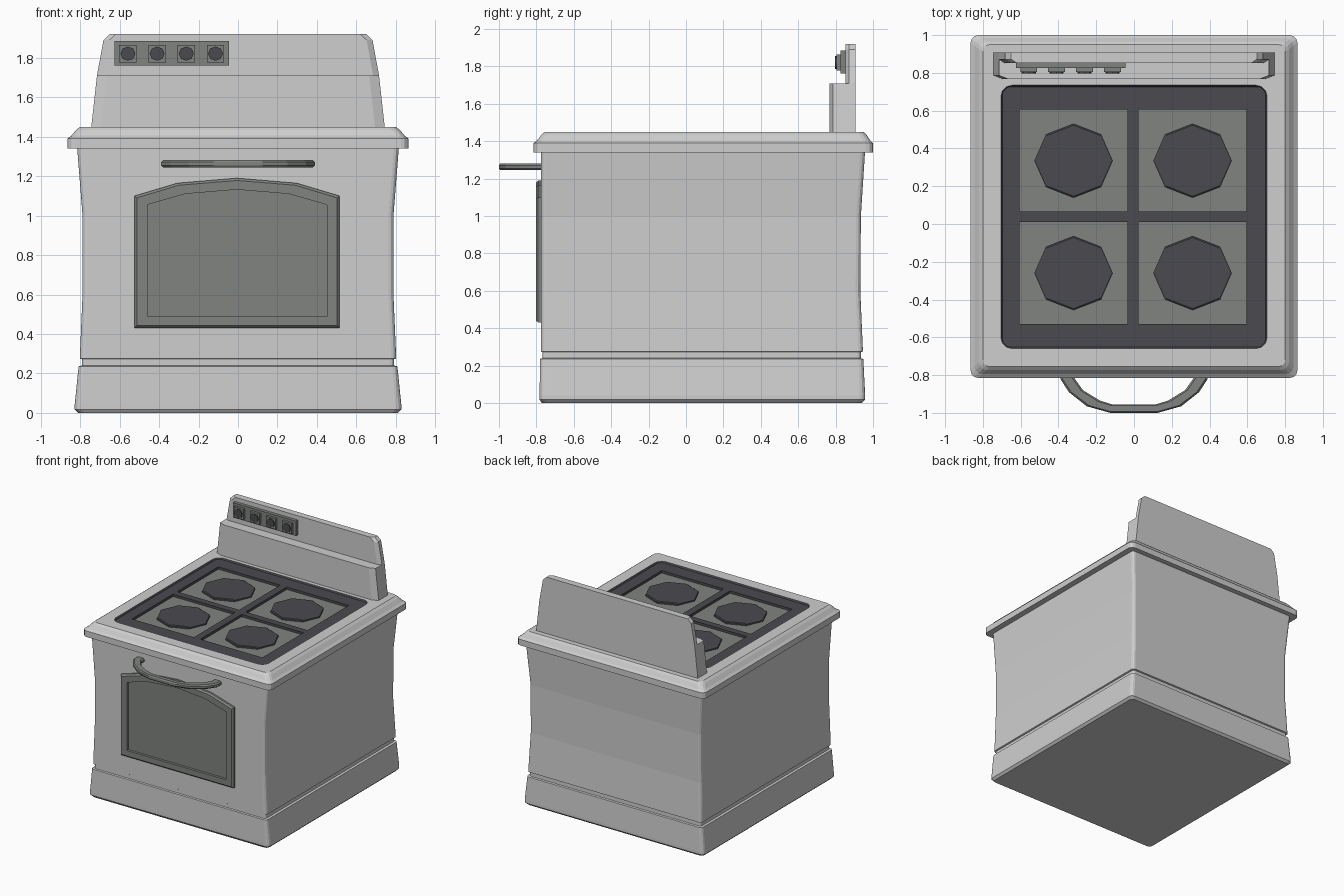
import bpy, bmesh, math
from mathutils import Vector

if "Cube" in bpy.data.objects:
    bpy.data.objects.remove(bpy.data.objects["Cube"])


def material(name, rgb):
    m = bpy.data.materials.new(name)
    m.diffuse_color = (*rgb, 1)
    m.use_nodes = True
    m.node_tree.nodes["Principled BSDF"].inputs["Base Color"].default_value = m.diffuse_color
    return m


ENAMEL = material("light grey enamel", (0.62, 0.62, 0.62))
METAL = material("mid grey metal", (0.215, 0.228, 0.215))
IRON = material("dark iron", (0.07, 0.067, 0.078))


def finish(name, bm, *mats):
    bmesh.ops.recalc_face_normals(bm, faces=bm.faces[:])
    me = bpy.data.meshes.new(name)
    bm.to_mesh(me)
    bm.free()
    for m in mats:
        me.materials.append(m)
    ob = bpy.data.objects.new(name, me)
    bpy.context.collection.objects.link(ob)
    return ob


def loft(bm, loops, cap_start=True, cap_end=True):
    """Skin closed loops of points; returns the face bands and end cap."""
    rings = [[bm.verts.new(p) for p in loop] for loop in loops]
    bands = []
    for a, b in zip(rings, rings[1:]):
        n = len(a)
        bands.append([bm.faces.new((a[i], a[(i + 1) % n], b[(i + 1) % n], b[i]))
                      for i in range(n)])
    if cap_start:
        bm.faces.new(rings[0][::-1])
    end = bm.faces.new(rings[-1]) if cap_end else None
    return bands, end


def round_rect(hx, y0, y1, z, r):
    pts = []
    for cx, cy, a0 in ((hx - r, y1 - r, 0), (-hx + r, y1 - r, 90),
                       (-hx + r, y0 + r, 180), (hx - r, y0 + r, 270)):
        for k in range(4):
            a = math.radians(a0 + 30 * k)
            pts.append((cx + r * math.cos(a), cy + r * math.sin(a), z))
    return pts


def box(bm, x0, x1, y0, y1, z0, z1):
    loft(bm, [[(x0, y0, z), (x1, y0, z), (x1, y1, z), (x0, y1, z)] for z in (z0, z1)])


def octagon(cx, cy, rx, ry):
    return [(cx + rx * math.cos(k * math.pi / 4), cy + ry * math.sin(k * math.pi / 4))
            for k in range(8)]


# Body: base, groove, waisted sides, lip and recessed hob in one stack of rings
rings = [(.81, -.77, .94, 0, .03), (.828, -.783, .958, .018, .03), (.828, -.783, .958, .04, .03),
         (.808, -.78, .948, .236, .025), (.79, -.768, .935, .24, .02), (.79, -.768, .935, .272, .02),
         (.802, -.775, .946, .276, .025), (.788, -.775, .932, .6, .025),
         (.788, -.775, .935, 1.0, .025), (.815, -.775, .957, 1.34, .025),
         (.865, -.815, 1.0, 1.34, .04), (.865, -.815, 1.0, 1.39, .04),
         (.845, -.795, .985, 1.405, .04), (.82, -.773, .965, 1.435, .04),
         (.80, -.755, .95, 1.45, .035), (.705, -.66, .735, 1.45, .06), (.69, -.645, .72, 1.42, .05)]
bm = bmesh.new()
bands, floor = loft(bm, [round_rect(*r) for r in rings])
for f in bands[-1]:
    f.material_index = 2
floor.material_index = 1
finish("stove_body", bm, ENAMEL, METAL, IRON)

# Hob frame: three long bars and cross bars around the four pans
bm = bmesh.new()
zl, zh = 1.41, 1.44
cols = ((-.605, -.035), (.025, .595))
rows = ((-.53, .01), (.065, .605))
for x0, x1 in ((-.695, cols[0][0]), (cols[0][1], cols[1][0]), (cols[1][1], .695)):
    box(bm, x0, x1, -.65, .725, zl, zh)
for x0, x1 in cols:
    for y0, y1 in ((-.65, rows[0][0]), (rows[0][1], rows[1][0]), (rows[1][1], .725)):
        box(bm, x0, x1, y0, y1, zl, zh)
finish("hob_frame", bm, IRON)

# Four octagonal burners
bm = bmesh.new()
for x0, x1 in cols:
    for y0, y1 in rows:
        c = ((x0 + x1) / 2, (y0 + y1) / 2)
        loft(bm, [[(x, y, z) for x, y in octagon(*c, r, r * .94)]
                  for z, r in ((1.415, .208), (1.432, .208), (1.437, .2))])
finish("burners", bm, IRON)

# Backguard: lower step with cut corners, then a thinner upper panel
bm = bmesh.new()


def step(hx, yf, z, c):
    return [(hx, .907, z), (-hx, .907, z), (-hx, yf + .02, z), (-hx + c, yf, z),
            (hx - c, yf, z), (hx, yf + .02, z)]


loft(bm, [step(.745, .767, 1.44, .05), step(.715, .767, 1.71, .05)])
loft(bm, [step(.715, .852, 1.71, .03), step(.682, .852, 1.89, .03), step(.65, .852, 1.92, .03)])
finish("backguard", bm, ENAMEL)

# Control panel with four square knob blocks and octagonal dial faces
bm = bmesh.new()
box(bm, -.625, -.045, .825, .86, 1.762, 1.885)
finish("control_panel", bm, METAL)
blocks, dials = bmesh.new(), bmesh.new()
for i in range(4):
    x = -.558 + .148 * i
    box(blocks, x - .044, x + .044, .805, .83, 1.777, 1.865)
    loft(dials, [[(px, y, pz) for px, pz in octagon(x, 1.821, .038, .036)] for y in (.806, .797)])
finish("knob_blocks", blocks, METAL)
finish("knob_dials", dials, IRON)


# Oven door window: arched frame with a recessed pane
def arch(hx, z0, zs, zm, zt, y):
    return [(x - .005, y, z) for x, z in ((-hx, z0), (hx, z0), (hx, zs), (hx * .58, zm),
                                          (0, zt), (-hx * .58, zm), (-hx, zs))]


bm = bmesh.new()
loft(bm, [arch(.52, .43, 1.1, 1.165, 1.19, -.765), arch(.52, .43, 1.1, 1.165, 1.19, -.79),
          arch(.508, .442, 1.09, 1.154, 1.178, -.803), arch(.455, .488, 1.055, 1.11, 1.132, -.803),
          arch(.455, .488, 1.055, 1.11, 1.132, -.782)])
finish("oven_window", bm, METAL)

# Handle: bowed bar with a chamfered section, swept along a mirrored path
half = [((-.39, -.765), (-.32, -.765)), ((-.39, -.82), (-.32, -.81)), ((-.345, -.89), (-.27, -.88)),
        ((-.25, -.965), (-.18, -.935)), ((-.125, -1.0), (-.115, -.955))]
path = half + [((-o[0], o[1]), (-i[0], i[1])) for o, i in reversed(half)]
section = [(0, -.008), (.15, -.018), (.85, -.018), (1, -.008),
           (1, .008), (.85, .018), (.15, .018), (0, .008)]
bm = bmesh.new()
loft(bm, [[(*Vector(o).lerp(Vector(i), t), 1.263 + dz) for t, dz in section] for o, i in path])
finish("door_handle", bm, METAL)
